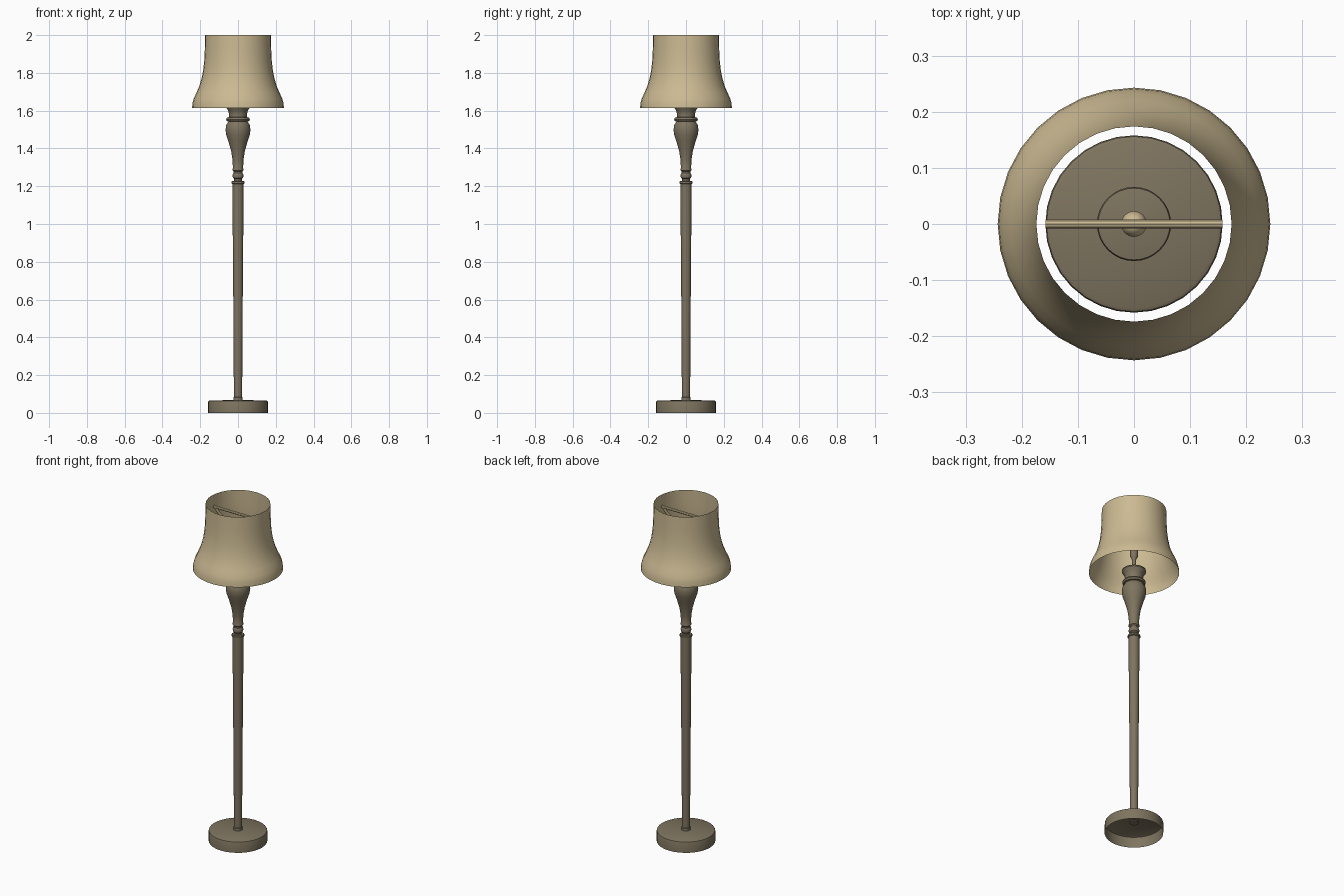
import bpy, bmesh, math
from mathutils import Vector

if "Cube" in bpy.data.objects:
    bpy.data.objects.remove(bpy.data.objects["Cube"])


def material(name, rgb):
    m = bpy.data.materials.new(name)
    m.diffuse_color = (*rgb, 1)
    m.use_nodes = True
    m.node_tree.nodes["Principled BSDF"].inputs["Base Color"].default_value = m.diffuse_color
    return m


DARK = material("aged_brass", (0.21, 0.175, 0.115))
LIGHT = material("cream_fabric", (0.60, 0.49, 0.29))


def finish(obj, mat):
    obj.data.materials.append(mat)
    bpy.ops.object.select_all(action='DESELECT')
    obj.select_set(True)
    bpy.context.view_layer.objects.active = obj
    bpy.ops.object.shade_smooth_by_angle(angle=math.radians(35))
    return obj


def lathe(name, profile, mat, sides=32):
    """Spin a (radius, z) profile, listed bottom to top, about the z axis."""
    bm = bmesh.new()
    verts = [bm.verts.new((r, 0, z)) for r, z in profile]
    edges = [bm.edges.new(pair) for pair in zip(verts, verts[1:])]
    bmesh.ops.spin(bm, geom=verts + edges, cent=(0, 0, 0), axis=(0, 0, 1),
                   angle=math.tau, steps=sides, use_merge=True)
    bmesh.ops.remove_doubles(bm, verts=bm.verts, dist=1e-5)
    bmesh.ops.recalc_face_normals(bm, faces=bm.faces)
    # open shells: make sure the outside faces outward
    if sum(f.normal.dot(Vector((*f.calc_center_median().xy, 0))) * f.calc_area()
           for f in bm.faces) < 0:
        bmesh.ops.reverse_faces(bm, faces=bm.faces)
    mesh = bpy.data.meshes.new(name)
    bm.to_mesh(mesh)
    bm.free()
    obj = bpy.data.objects.new(name, mesh)
    bpy.context.collection.objects.link(obj)
    return finish(obj, mat)


def rod(name, a, b, radius, mat):
    a, b = Vector(a), Vector(b)
    bpy.ops.mesh.primitive_cylinder_add(vertices=8, radius=radius,
                                        depth=(b - a).length, location=(a + b) / 2)
    obj = bpy.context.object
    obj.name = name
    obj.rotation_euler = (b - a).to_track_quat('Z', 'Y').to_euler()
    return finish(obj, mat)


# Round foot, hollow underneath
lathe("base", [(0.158, 0), (0.158, 0.058), (0.156, 0.063), (0.150, 0.066), (0, 0.068)], DARK)

# Tapered pole with a small foot ring and a top collar
lathe("pole", [(0, 0.062), (0.025, 0.062), (0.025, 0.082), (0.022, 0.085), (0.0235, 0.4),
               (0.026, 0.73), (0.029, 1.08), (0.029, 1.212), (0.034, 1.215),
               (0.034, 1.224), (0.030, 1.228), (0, 1.228)], DARK)

# Turned neck, vase bulge, ring and cup
lathe("turned_column", [(0.020, 1.225), (0.020, 1.238), (0.027, 1.244), (0.029, 1.255),
                        (0.027, 1.266), (0.023, 1.270), (0.023, 1.278), (0.029, 1.284),
                        (0.029, 1.292), (0.027, 1.296), (0.029, 1.34), (0.036, 1.385),
                        (0.050, 1.435), (0.062, 1.47), (0.066, 1.498), (0.062, 1.525),
                        (0.050, 1.543), (0.059, 1.545), (0.063, 1.554), (0.059, 1.563),
                        (0.048, 1.566), (0.047, 1.580), (0.053, 1.602), (0.066, 1.622),
                        (0.064, 1.630), (0.03, 1.636), (0, 1.636)], DARK)

# Stem inside the shade, flaring to a socket
lathe("socket_stem", [(0.012, 1.63), (0.012, 1.70), (0.022, 1.72), (0.022, 1.765),
                      (0.015, 1.772), (0, 1.772)], DARK, 16)
lathe("socket_cap", [(0.023, 1.77), (0.023, 1.782), (0.017, 1.797), (0.009, 1.803),
                     (0, 1.805)], LIGHT, 16)

# Triangular shade support
rod("support_bar", (-0.158, 0, 1.94), (0.158, 0, 1.94), 0.008, LIGHT)
for side, label in ((-1, "left"), (1, "right")):
    rod("support_arm_" + label, (0, 0, 1.785), (side * 0.15, 0, 1.938), 0.008, LIGHT)

# Bell shade, open at both ends
lathe("shade", [(0.243, 1.615), (0.241, 1.64), (0.234, 1.665), (0.220, 1.695),
                (0.205, 1.73), (0.193, 1.77), (0.185, 1.81), (0.179, 1.86),
                (0.176, 1.92), (0.174, 2.0)], LIGHT)
